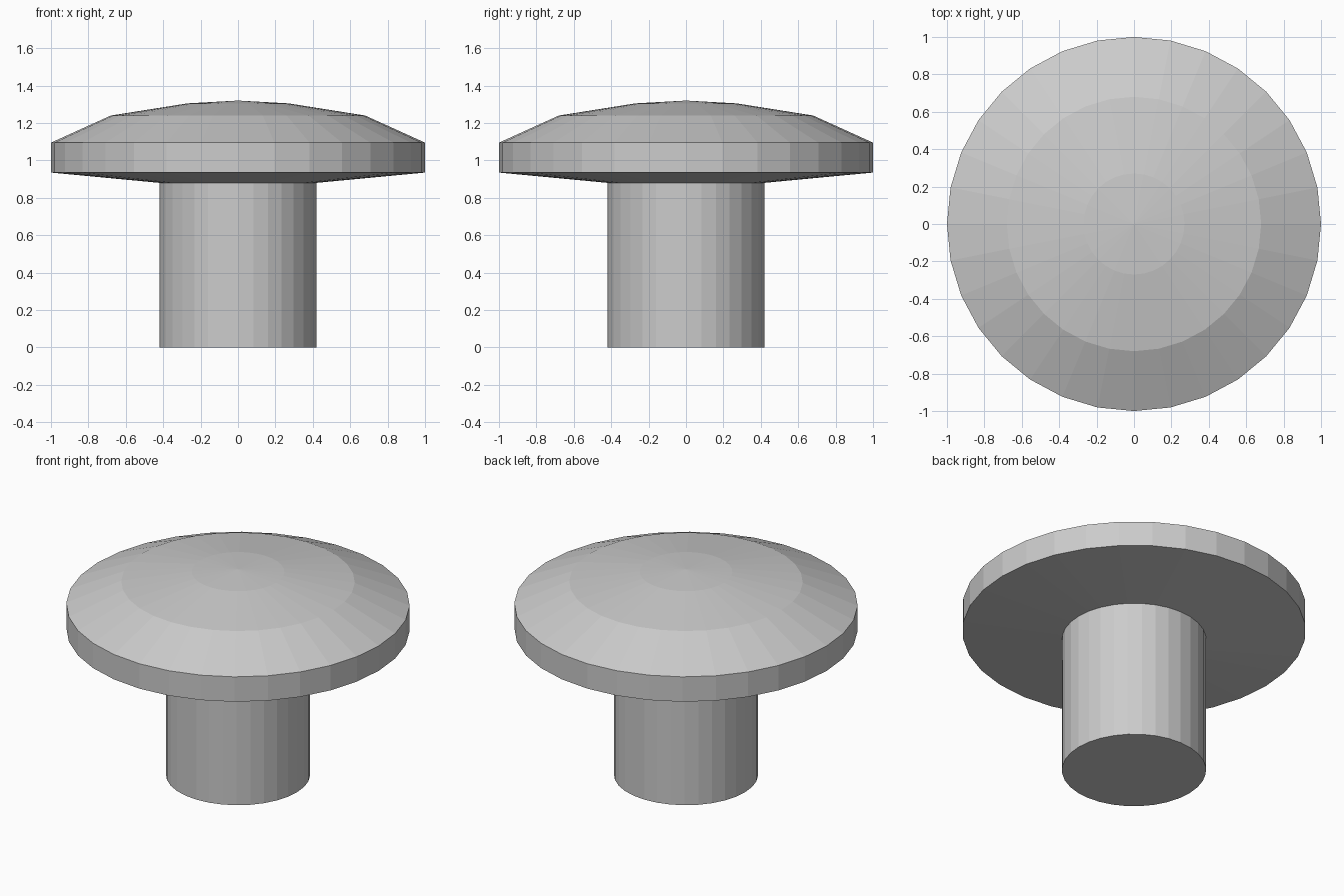
import bpy
import bmesh
from math import cos, sin, tau

SIDES = 32

cube = bpy.data.objects.get("Cube")
if cube:
    bpy.data.objects.remove(cube, do_unlink=True)

# Single plain grey
grey = bpy.data.materials.new("light_grey")
grey.use_nodes = True
color = (0.6, 0.6, 0.6, 1)
grey.diffuse_color = color
grey.node_tree.nodes["Principled BSDF"].inputs["Base Color"].default_value = color


def lathe(name, profile):
    """Flat-faced turned part from (radius, height) points; zero radius is a pole."""
    bm = bmesh.new()
    rings = []
    for r, z in profile:
        if r == 0:
            rings.append([bm.verts.new((0, 0, z))] * SIDES)
        else:
            rings.append([bm.verts.new((r * cos(tau * i / SIDES), r * sin(tau * i / SIDES), z))
                          for i in range(SIDES)])
    for low, high in zip(rings, rings[1:]):
        for i in range(SIDES):
            j = (i + 1) % SIDES
            corners = dict.fromkeys((low[i], low[j], high[j], high[i]))
            bm.faces.new(list(corners))
    # Close an open lower end
    if profile[0][0] > 0:
        bm.faces.new(rings[0][::-1])
    bmesh.ops.recalc_face_normals(bm, faces=bm.faces)
    mesh = bpy.data.meshes.new(name)
    bm.to_mesh(mesh)
    bm.free()
    mesh.materials.append(grey)
    obj = bpy.data.objects.new(name, mesh)
    bpy.context.collection.objects.link(obj)
    return obj


# One continuous turned knob: stem, sloped underside, rim and shallow dome
lathe("knob", [(0.42, 0), (0.42, 0.88), (1, 0.935), (1, 1.095),
               (0.68, 1.24), (0.27, 1.305), (0, 1.32)])
